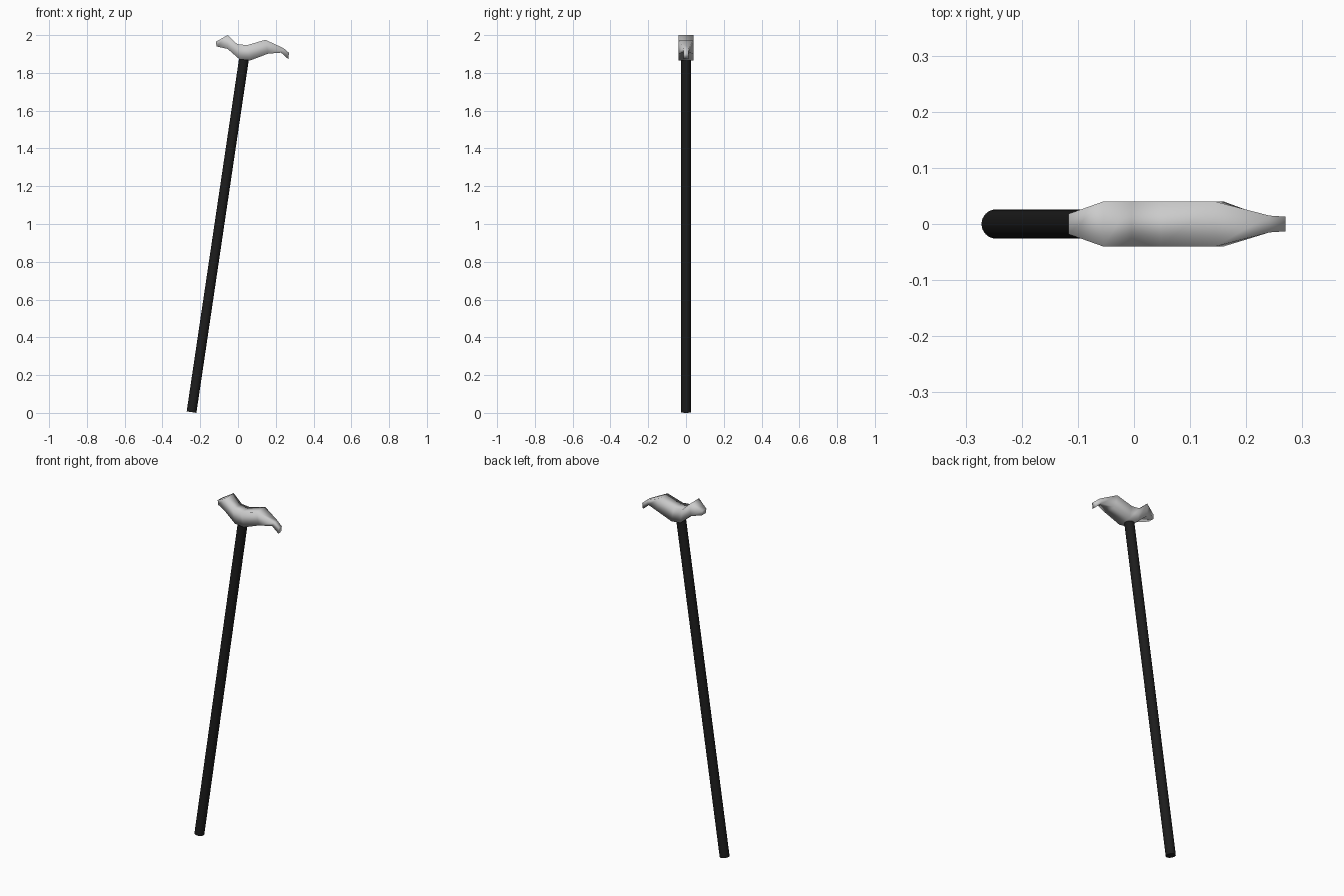
import bpy, bmesh
from mathutils import Vector

if "Cube" in bpy.data.objects:
    bpy.data.objects.remove(bpy.data.objects["Cube"])

# Shaft: slim leaning cylinder
foot, neck = Vector((-0.246, 0, 0.004)), Vector((0.034, 0, 1.89))
axis = neck - foot
bpy.ops.mesh.primitive_cylinder_add(vertices=32, radius=0.026, depth=axis.length,
                                    location=(foot + neck) / 2,
                                    rotation=axis.to_track_quat('Z', 'Y').to_euler())
shaft = bpy.context.object
shaft.name = "shaft"
bpy.ops.object.shade_smooth_by_angle()
black = bpy.data.materials.new("black")
black.diffuse_color = (0.012, 0.012, 0.012, 1)
black.use_nodes = True
black.node_tree.nodes["Principled BSDF"].inputs["Base Color"].default_value = black.diffuse_color
shaft.data.materials.append(black)

# Handle: rectangular sections lofted along x (top x, top z, bottom x, bottom z, half width)
sections = [
    (-0.117, 1.965, -0.114, 1.940, 0.018),
    (-0.055, 2.000, -0.055, 1.927, 0.040),
    (-0.004, 1.952, 0.008, 1.872, 0.040),
    (0.048, 1.947, 0.065, 1.866, 0.040),
    (0.145, 1.975, 0.160, 1.902, 0.040),
    (0.241, 1.931, 0.228, 1.907, 0.015),
    (0.270, 1.906, 0.266, 1.873, 0.013),
]
bm = bmesh.new()
rings = [[bm.verts.new(p) for p in ((xt, -w, zt), (xt, w, zt), (xb, w, zb), (xb, -w, zb))]
         for xt, zt, xb, zb, w in sections]
for a, b in zip(rings, rings[1:]):
    for i in range(4):
        j = (i + 1) % 4
        bm.faces.new((a[i], a[j], b[j], b[i]))
bm.faces.new(rings[0])
bm.faces.new(rings[-1])
bmesh.ops.recalc_face_normals(bm, faces=bm.faces)
for f in bm.faces:
    f.smooth = True
mesh = bpy.data.meshes.new("handle")
bm.to_mesh(mesh)
bm.free()
handle = bpy.data.objects.new("handle", mesh)
bpy.context.collection.objects.link(handle)
